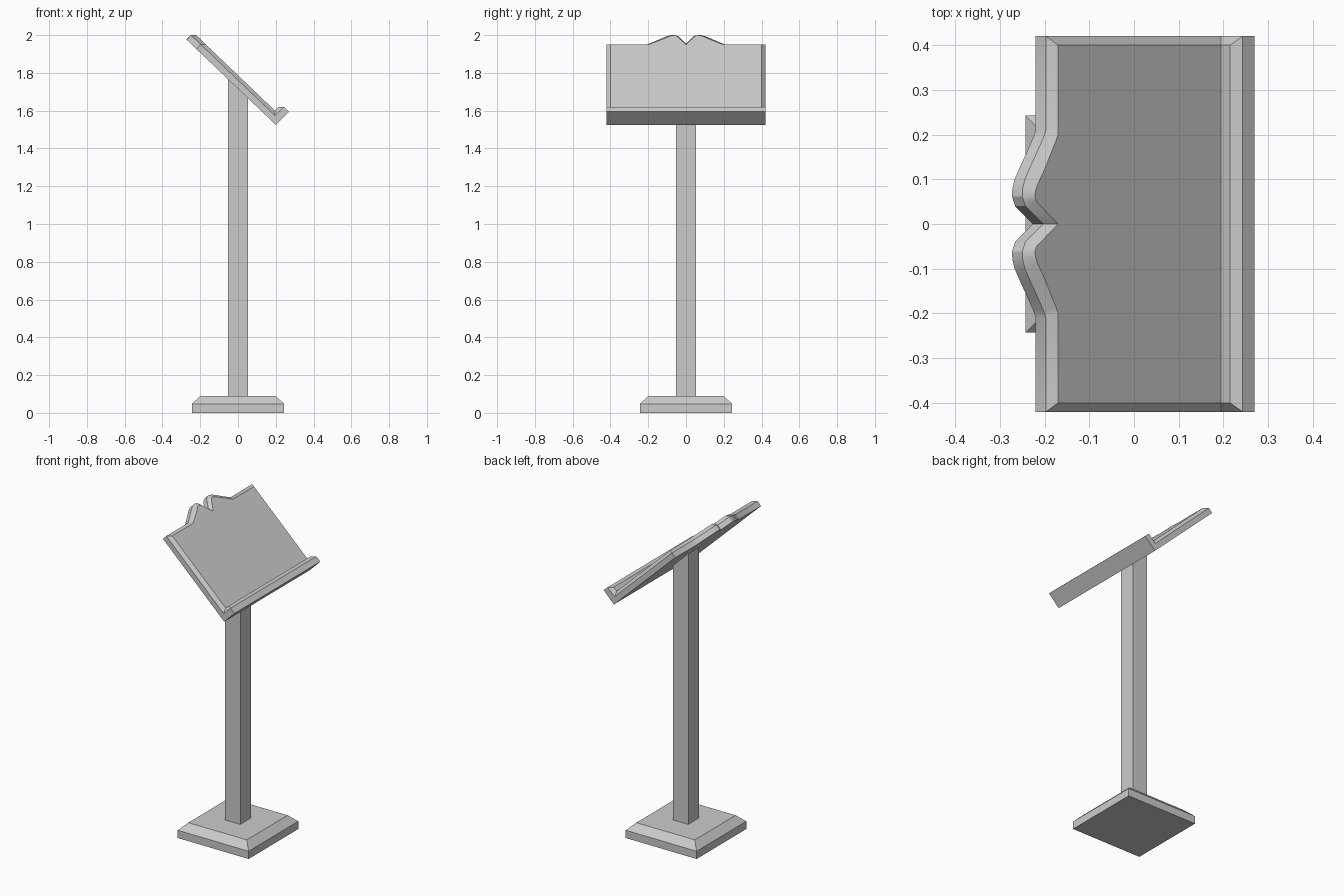
import bpy, bmesh, math

if "Cube" in bpy.data.objects:
    bpy.data.objects.remove(bpy.data.objects["Cube"])

SLOPE = 0.957  # rise per unit x of the reading surface


def make_object(name, bm):
    bmesh.ops.remove_doubles(bm, verts=bm.verts, dist=1e-5)
    bmesh.ops.recalc_face_normals(bm, faces=bm.faces)
    mesh = bpy.data.meshes.new(name)
    bm.to_mesh(mesh)
    bm.free()
    ob = bpy.data.objects.new(name, mesh)
    bpy.context.collection.objects.link(ob)
    return ob


def loft(bm, rings):
    # skin consecutive rings with quads, cap both ends
    vs = [[bm.verts.new(p) for p in r] for r in rings]
    n = len(vs[0])
    for a, b in zip(vs, vs[1:]):
        for i in range(n):
            j = (i + 1) % n
            bm.faces.new((a[i], a[j], b[j], b[i]))
    bm.faces.new(vs[0])
    bm.faces.new(vs[-1])


def square(r, z):
    return [(x * r, y * r, z) for x, y in ((-1, -1), (1, -1), (1, 1), (-1, 1))]


# base: plinth with a sloped upper rim
bm = bmesh.new()
loft(bm, [square(0.243, 0), square(0.243, 0.048), square(0.2, 0.09)])
make_object("base", bm)

# post: square column cut to the slope of the board
bm = bmesh.new()
top = [(x, y, 1.718 - SLOPE * x) for x, y, _ in square(0.052, 0)]
loft(bm, [square(0.052, 0.088), top])
make_object("post", bm)


# board: L-shaped section with a chamfered inner edge and a scalloped top
def ring(yo, so, yi, si):
    def up(x, z, s):
        return x - s, z + s * SLOPE
    pts = [(*up(-0.22, 1.926, so), yo), (*up(-0.197, 1.95, so), yo),
           (*up(-0.17, 1.95, si), yi), (0.195, 1.601, yi),
           (0.215, 1.62, yi), (0.243, 1.62, yo),
           (0.27, 1.595, yo), (0.2, 1.525, yo)]
    return [(x, y, z) for x, z, y in pts]


def end_ring(y):
    pts = [(-0.22, 1.926), (-0.197, 1.95), (-0.197, 1.95), (0.195, 1.575),
           (0.243, 1.62), (0.243, 1.62), (0.27, 1.595), (0.2, 1.525)]
    return [(x, y, z) for x, z in pts]


# outer y, outer rise, inner y, inner rise
half = [(0.40, 0, 0.40, 0), (0.21, 0, 0.20, 0), (0.195, 0.005, 0.185, 0.005),
        (0.165, 0.018, 0.155, 0.017), (0.13, 0.034, 0.12, 0.031),
        (0.10, 0.047, 0.09, 0.045), (0.08, 0.052, 0.075, 0.050),
        (0.062, 0.053, 0.062, 0.052), (0.04, 0.046, 0.05, 0.048)]
stations = half + [(0, 0.006, 0, 0)] + [(-a, b, -c, d) for a, b, c, d in reversed(half)]
bm = bmesh.new()
# end rings share chamfer corners, so merge them while skinning
rings = [end_ring(0.42)] + [ring(*s) for s in stations] + [end_ring(-0.42)]
loft_rings = [[bm.verts.new(p) for p in r] for r in rings]
for r in (loft_rings[0], loft_rings[-1]):
    r[2], r[5] = r[1], r[4]
for a, b in zip(loft_rings, loft_rings[1:]):
    for i in range(8):
        j = (i + 1) % 8
        bm.faces.new(list(dict.fromkeys((a[i], a[j], b[j], b[i]))))
for r in (loft_rings[0], loft_rings[-1]):
    bm.faces.new(list(dict.fromkeys(r)))
bmesh.ops.delete(bm, geom=[v for v in bm.verts if not v.link_faces], context='VERTS')
board = make_object("reading_board", bm)

# soften only the curved scallops
bpy.context.view_layer.objects.active = board
board.select_set(True)
bpy.ops.object.shade_smooth_by_angle(angle=math.radians(25))
